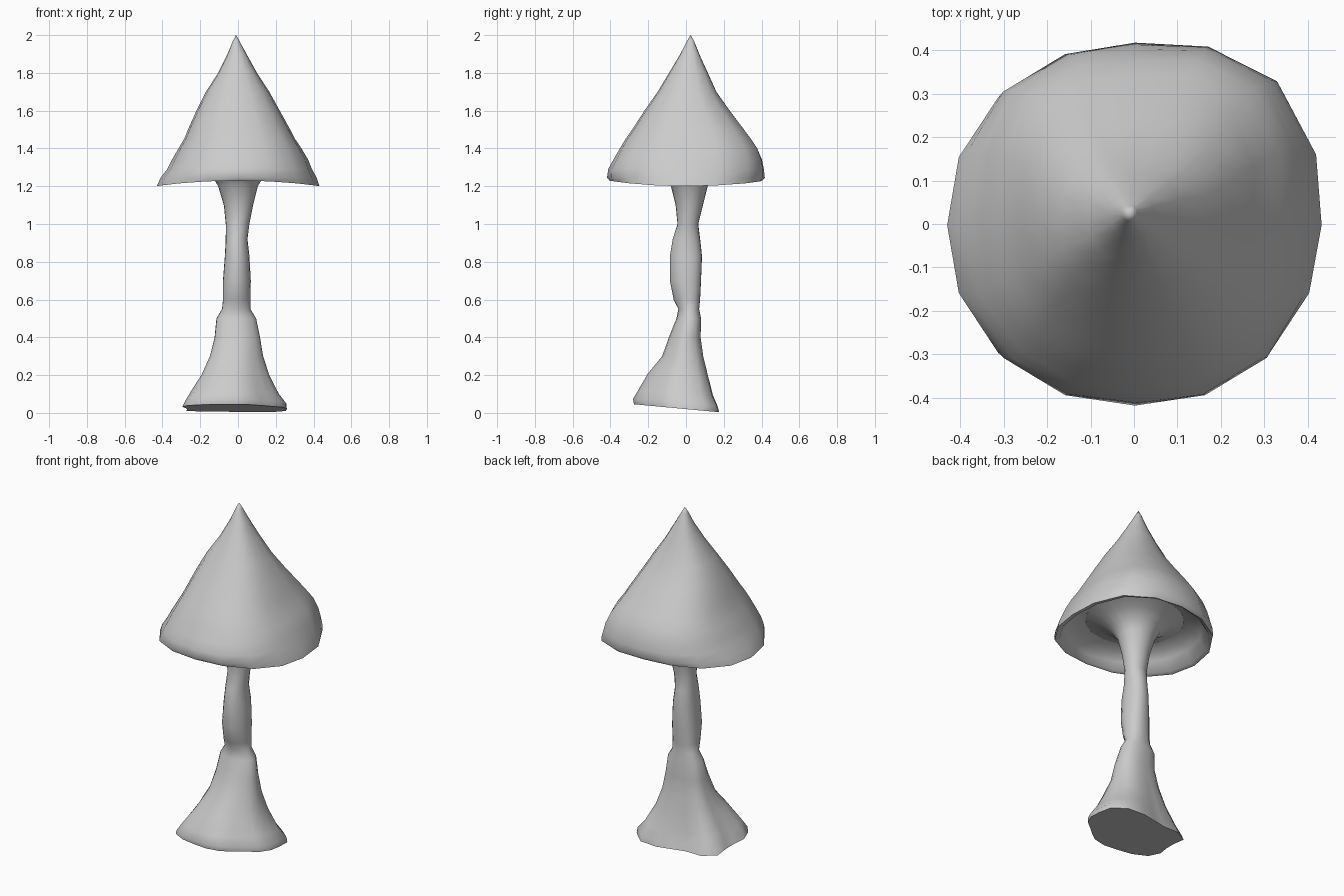
import bpy, bmesh, math


def loft(name, rings, shape, sides, apex=None):
    """Skin rings given as (z, x_min, x_max, y_min, y_max, bulge)."""
    bm = bmesh.new()
    loops = []
    for z, x0, x1, y0, y1, bulge in rings:
        loop = []
        for i in range(sides):
            a = 2 * math.pi * i / sides
            k, dz = shape(a, z, bulge)
            x = (x0 + x1) / 2 + (x1 - x0) / 2 * k * math.cos(a)
            y = (y0 + y1) / 2 + (y1 - y0) / 2 * k * math.sin(a)
            loop.append(bm.verts.new((x, y, z + dz(y))))
        loops.append(loop)
    for low, high in zip(loops, loops[1:]):
        for i in range(sides):
            j = (i + 1) % sides
            bm.faces.new((low[i], low[j], high[j], high[i]))
    if apex:
        tip = bm.verts.new(apex)
        for i in range(sides):
            bm.faces.new((loops[-1][i], loops[-1][(i + 1) % sides], tip))
    else:
        bm.faces.new(loops[0][::-1])
    bmesh.ops.recalc_face_normals(bm, faces=bm.faces)
    mesh = bpy.data.meshes.new(name)
    bm.to_mesh(mesh)
    bm.free()
    obj = bpy.data.objects.new(name, mesh)
    bpy.context.collection.objects.link(obj)
    bpy.ops.object.select_all(action='DESELECT')
    obj.select_set(True)
    bpy.context.view_layer.objects.active = obj
    bpy.ops.object.shade_smooth_by_angle(angle=math.radians(60))
    return obj


def bump(a, degrees, power):
    return max(0, math.cos(a - math.radians(degrees))) ** power


# Cap: slightly squared cone with a ridge at the back right and a wavy rim
def cap_shape(a, z, bulge):
    k = 1 + bulge * math.sin(2 * a) ** 2 + 0.08 * bump(a, 46, 8)
    wave = -0.015 * math.cos(2 * a) if z < 1.23 else 0
    return k, lambda y: wave


cap_rings = [
    # hollow underside, from the flare out to the rim
    (1.32, -0.27, 0.27, -0.26, 0.27, 0),
    (1.305, -0.33, 0.33, -0.33, 0.33, 0),
    (1.27, -0.37, 0.37, -0.37, 0.37, 0.01),
    (1.22, -0.405, 0.405, -0.39, 0.39, 0.02),
    # outer surface, from the rim up
    (1.215, -0.43, 0.43, -0.405, 0.40, 0.03),
    (1.245, -0.41, 0.415, -0.418, 0.415, 0.04),
    (1.29, -0.375, 0.39, -0.412, 0.41, 0.06),
    (1.34, -0.35, 0.37, -0.385, 0.40, 0.07),
    (1.40, -0.315, 0.335, -0.35, 0.375, 0.09),
    (1.45, -0.285, 0.30, -0.32, 0.34, 0.10),
    (1.50, -0.265, 0.275, -0.285, 0.305, 0.09),
    (1.60, -0.22, 0.22, -0.22, 0.23, 0.08),
    (1.70, -0.17, 0.165, -0.15, 0.16, 0.07),
    (1.80, -0.105, 0.10, -0.09, 0.115, 0.06),
    (1.90, -0.055, 0.045, -0.03, 0.07, 0.04),
    (1.97, -0.027, 0.007, 0.006, 0.042, 0),
]
loft("mushroom_cap", cap_rings, cap_shape, 16, apex=(-0.01, 0.025, 2.0))


# Stem: uneven stalk with a lobed, sloping foot and a flare into the cap
def stem_shape(a, z, bulge):
    lobes = 0.7 * math.sin(2 * a) + 0.35 * math.cos(5 * a + 0.6)
    toes = 2.0 * bump(a, 42, 12) + 0.5 * bump(a, 225, 12) + 2.0 * bump(a, 138, 14)
    slope = 0.1 * max(0, 1 - z / 0.3)
    return 1 + bulge * (lobes + toes), lambda y: -slope * y


stem_rings = [
    (0.02, -0.285, 0.245, -0.27, 0.16, 0.12),
    (0.05, -0.27, 0.24, -0.275, 0.15, 0.13),
    (0.10, -0.245, 0.205, -0.25, 0.13, 0.12),
    (0.20, -0.19, 0.16, -0.20, 0.11, 0.09),
    (0.30, -0.15, 0.13, -0.125, 0.09, 0.06),
    (0.40, -0.125, 0.115, -0.09, 0.078, 0.04),
    (0.50, -0.115, 0.095, -0.05, 0.08, 0.03),
    (0.55, -0.085, 0.065, -0.04, 0.07, 0.03),
    (0.60, -0.08, 0.065, -0.065, 0.075, 0.03),
    (0.70, -0.08, 0.067, -0.085, 0.08, 0.03),
    (0.83, -0.07, 0.06, -0.085, 0.085, 0.02),
    (0.92, -0.065, 0.05, -0.07, 0.075, 0.01),
    (1.00, -0.065, 0.06, -0.045, 0.065, 0.01),
    (1.10, -0.075, 0.08, -0.055, 0.09, 0),
    (1.20, -0.105, 0.105, -0.08, 0.115, 0),
    (1.25, -0.135, 0.135, -0.115, 0.145, 0),
    (1.295, -0.20, 0.20, -0.18, 0.20, 0),
    (1.32, -0.27, 0.27, -0.26, 0.27, 0),
]
loft("mushroom_stem", stem_rings, stem_shape, 20)
